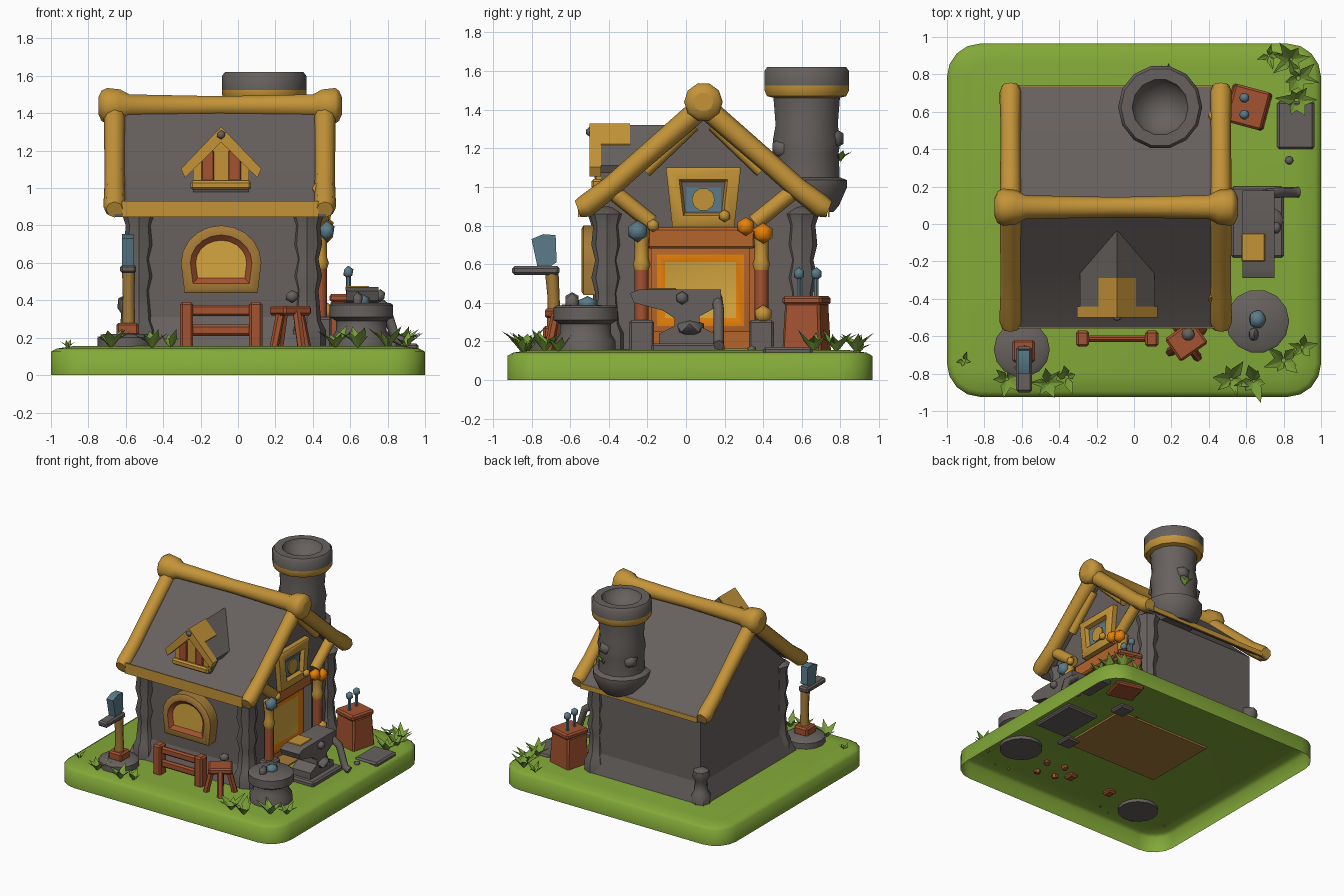
import bpy, bmesh, math, random
from mathutils import Vector, Matrix

random.seed(4)
if "Cube" in bpy.data.objects:
    bpy.data.objects.remove(bpy.data.objects["Cube"])


def material(name, rgb):
    m = bpy.data.materials.new(name)
    m.use_nodes = True
    m.diffuse_color = (*rgb, 1)
    m.node_tree.nodes["Principled BSDF"].inputs["Base Color"].default_value = (*rgb, 1)
    return m


STONE = material("grey stone", (.135, .12, .113))
WOOD = material("golden wood", (.55, .295, .04))
UMBER = material("umber wood", (.38, .2, .04))
RED = material("red wood", (.37, .085, .03))
GREEN = material("grass green", (.23, .4, .04))
LEAF = material("leaf green", (.19, .34, .04))
BLUE = material("steel blue", (.105, .2, .25))
ORANGE = material("glowing orange", (.85, .23, .003))
GLOW = material("glowing yellow", (.66, .38, .05))
EMBER = material("ember brown", (.46, .13, .025))


def finish(ob, mats, angle=40):
    for m in mats:
        ob.data.materials.append(m)
    bpy.ops.object.select_all(action='DESELECT')
    ob.select_set(True)
    bpy.context.view_layer.objects.active = ob
    if ob.type == 'CURVE':
        bpy.ops.object.convert(target='MESH')
        ob = bpy.context.object
    bpy.ops.object.shade_smooth_by_angle(angle=math.radians(angle))
    return ob


def from_bmesh(name, bm, *mats, angle=40, fix=True):
    if fix:
        bmesh.ops.recalc_face_normals(bm, faces=bm.faces[:])
    me = bpy.data.meshes.new(name)
    bm.to_mesh(me)
    bm.free()
    ob = bpy.data.objects.new(name, me)
    bpy.context.collection.objects.link(ob)
    return finish(ob, mats, angle)


def box(name, lo, hi, mat, bevel=.012, turn=0, taper=1):
    """Box between two corners, optionally turned about z and tapered upward."""
    lo, hi = Vector(lo), Vector(hi)
    size = hi - lo
    bm = bmesh.new()
    bmesh.ops.create_cube(bm, size=1)
    for v in bm.verts:
        k = taper if v.co.z > 0 else 1
        v.co = (v.co.x * k * size.x, v.co.y * k * size.y, v.co.z * size.z)
    if bevel:
        bmesh.ops.bevel(bm, geom=bm.edges[:], offset=bevel, segments=1, affect='EDGES')
    bmesh.ops.transform(bm, verts=bm.verts[:], matrix=Matrix.Translation((lo + hi) / 2)
                        @ Matrix.Rotation(math.radians(turn), 4, 'Z'))
    return from_bmesh(name, bm, mat, angle=30)


def place(axis, t, a, b):
    return (t, a, b) if axis == 'x' else (a, t, b)


def prism(name, pts, axis, t0, t1, mats, rings=()):
    """Extruded outline; rings of (inset, depth, material) step the t1 face."""
    bm = bmesh.new()
    lower = [bm.verts.new(place(axis, t0, *p)) for p in pts]
    upper = [bm.verts.new(place(axis, t1, *p)) for p in pts]
    bm.faces.new(lower)
    face = bm.faces.new(upper)
    for i in range(len(pts)):
        j = (i + 1) % len(pts)
        bm.faces.new((lower[i], lower[j], upper[j], upper[i]))
    bmesh.ops.recalc_face_normals(bm, faces=bm.faces[:])
    for inset, depth, index in rings:
        bmesh.ops.inset_region(bm, faces=[face], thickness=inset, depth=depth, use_even_offset=True)
        face.material_index = index
    return from_bmesh(name, bm, *mats, fix=False)


def lathe(name, profile, loc, mat, n=14):
    bm = bmesh.new()
    vs = [bm.verts.new((r, 0, z)) for r, z in profile]
    edges = [bm.edges.new(p) for p in zip(vs, vs[1:])]
    bmesh.ops.spin(bm, geom=vs + edges, cent=(0, 0, 0), axis=(0, 0, 1), angle=math.tau, steps=n)
    bmesh.ops.remove_doubles(bm, verts=bm.verts[:], dist=.0005)
    bmesh.ops.translate(bm, verts=bm.verts[:], vec=loc)
    return from_bmesh(name, bm, mat)


def tube(name, pts, radii, mat, sides=2):
    cu = bpy.data.curves.new(name, 'CURVE')
    cu.dimensions, cu.bevel_depth = '3D', 1
    cu.bevel_resolution, cu.use_fill_caps = sides, True
    sp = cu.splines.new('POLY')
    sp.points.add(len(pts) - 1)
    for i, (q, p) in enumerate(zip(sp.points, pts)):
        q.co = (*p, 1)
        q.radius = radii[i] if isinstance(radii, list) else radii
    ob = bpy.data.objects.new(name, cu)
    bpy.context.collection.objects.link(ob)
    return finish(ob, [mat], 58)


def ball(name, loc, size, mat):
    bm = bmesh.new()
    bmesh.ops.create_icosphere(bm, subdivisions=1, radius=1)
    bmesh.ops.transform(bm, verts=bm.verts[:], matrix=Matrix.Translation(loc) @ Matrix.Diagonal((*size, 1)))
    return from_bmesh(name, bm, mat, angle=50)


# Hollow ground slab with rounded corners
bm = bmesh.new()
last = None
for inset, z in ((0, 0), (0, .125), (.03, .142), (.12, .155)):
    ring = []
    for k, (sx, sy) in enumerate(((1, 1), (-1, 1), (-1, -1), (1, -1))):
        for s in range(5):
            a = math.radians(90 * k + 22.5 * s)
            r = .18 - inset
            ring.append(bm.verts.new((sx * .82 + r * math.cos(a), .02 + sy * .765 + r * math.sin(a), z)))
    if last:
        for i in range(len(ring)):
            j = (i + 1) % len(ring)
            bm.faces.new((last[i], last[j], ring[j], ring[i]))
    last = ring
bm.faces.new(last)
from_bmesh("ground", bm, GREEN, angle=60)

# House walls with a forge opening, and a sloped plinth on three sides
walls = prism("house_walls", [(-.44, .157), (-.44, .89), (.09, 1.37), (.64, .87), (.64, .157)],
              'x', -.58, .4, [STONE])
cutter = box("opening_cutter", (.28, -.21, .1), (.6, .37, .79), STONE, 0)
cut = walls.modifiers.new("opening", 'BOOLEAN')
cut.object, cut.solver = cutter, 'EXACT'
bpy.context.view_layer.objects.active = walls
bpy.ops.object.modifier_apply(modifier="opening")
bpy.data.objects.remove(cutter)
finish(walls, [])
bm = bmesh.new()
low, high = [[bm.verts.new(p) for p in ((x, f, z), (.4, f, z), (.4, b, z), (x, b, z))]
             for x, f, b, z in ((-.64, -.5, .69, .156), (-.585, -.445, .645, .31))]
for i in (0, 2, 3):
    j = (i + 1) % 4
    bm.faces.new((low[i], low[j], high[j], high[i]))
from_bmesh("wall_plinth", bm, STONE, fix=False)
for x, y in ((-.53, -.42), (.37, -.41), (.37, .6)):
    lathe("corner_pillar", [(0, .157), (.1, .157), (.1, .24), (.075, .29), (.06, .45), (.08, .53), (.06, .62),
                            (.08, .7), (.07, .8), (.09, .86), (0, .92)], (x, y, 0), STONE, 8)
lathe("short_pillar", [(0, .157), (.075, .157), (.07, .22), (.05, .25), (.045, .33), (.065, .36), (.06, .41), (0, .44)],
      (-.58, .635, 0), STONE, 8)

# Main roof, eaves, verge logs and ridge log
half = [(-.645, .885), (-.48, 1.0), (-.34, 1.125), (0, 1.43)]
top = half + [(-a, b) for a, b in half[-2::-1]]
outline = [(a + .09, b) for a, b in top] + [(a * .99 + .09, b - .04) for a, b in reversed(top)]
prism("roof", outline, 'x', -.66, .47, [STONE])
for name, y, z in (("front_eave", -.56, .93), ("back_eave", .735, .885)):
    box(name, (-.62, y, .845), (.43, y + .009, z), WOOD, 0)
for x in (-.66, .465):
    for s in (-1, 1):
        tube("verge_log", [(x, .09 + s * .65, .885), (x, .09 + s * .61, .9), (x, .09 + s * .48, 1.0),
                           (x, .09 + s * .34, 1.125), (x, .09, 1.42)], [.045, .06, .055, .054, .058], WOOD)
tube("ridge_log", [(x, .09, 1.44) for x in (-.745, -.73, -.70, -.63, -.58, -.1, .4, .45, .52, .54, .555)],
     [.05, .085, .1, .092, .064, .054, .064, .092, .1, .085, .05], WOOD, 3)
for s, y in ((-1, -.29), (1, .465)):
    tube("gable_brace", [(.44, y + s * .12, 1.0), (.44, y - s * .11, .815)], .043, WOOD)
    tube("gable_strut", [(.425, .09 + s * .05, 1.32), (.425, .09 + s * .3, 1.08)], .032, WOOD)

# Dormer
DX = -.09
box("dormer_body", (DX - .15, -.45, .98), (DX + .15, -.1, 1.12), STONE, 0)
prism("dormer_gable", [(DX - .16, 1.1), (DX + .16, 1.1), (DX, 1.27)], 'y', -.45, -.1, [STONE])


def chevron(name, w, up, y0, y1, mat, thick=.045):
    drop = .23 * w / .22
    prism(name, [(DX - w, 1.32 - drop + up), (DX, 1.32 + up), (DX + w, 1.32 - drop + up), (DX + w * .9, 1.28 - drop),
                 (DX, 1.32 - thick), (DX - w * .9, 1.28 - drop)], 'y', y0, y1, [mat])


chevron("dormer_roof", .2, 0, -.47, -.04, STONE)
chevron("dormer_rafters", .215, .008, -.5, -.44, WOOD, .075)
chevron("dormer_ridge_cap", .1, .008, -.46, -.29, WOOD)
box("dormer_sill", (DX - .165, -.49, .99), (DX + .16, -.43, 1.04), WOOD)
prism("dormer_window", [(DX - .15, 1.03), (DX + .15, 1.03), (DX + .15, 1.13), (DX, 1.28), (DX - .15, 1.13)],
      'y', -.44, -.465, [WOOD])
for s in (-1, 1):
    box("dormer_shutter", (DX + s * .072 - .033, -.474, 1.04), (DX + s * .072 + .033, -.46, 1.2), RED, .004)
ball("dormer_knob", (DX, -.5, 1.285), (.025, .02, .025), STONE)

# Arched front window
arch = [(DX - .195, .44), (DX + .195, .44)] + [
    (DX + .215 * math.cos(math.radians(a)), .6 + .2 * math.sin(math.radians(a))) for a in range(0, 181, 18)]
prism("arched_window", arch, 'y', -.42, -.53, [UMBER, RED, GLOW],
      [(.015, .01, 0), (.035, 0, 1), (.028, -.025, 2)])

# Glowing forge in the right wall
box("forge_floor", (-.4, -.25, .14), (.44, .36, .165), UMBER, 0)
box("forge_back", (.27, -.21, .15), (.3, .37, .79), EMBER, 0)
box("forge_lintel", (.29, -.2, .68), (.41, .36, .79), EMBER)
prism("forge_mouth", [(-.18, .25), (.33, .25), (.33, .68), (-.18, .68)], 'x', .29, .36, [EMBER, ORANGE, GLOW],
      [(.03, .01, 1), (.04, -.015, 2)])
for y in (-.23, .39):
    box("post_base", (.38, y - .065, .13), (.5, y + .065, .31), STONE)
    tube("post_lower", [(.44, y, .29), (.44, y, .6)], .036, RED)
    tube("post_upper", [(.44, y, z) for z in (.55, .6, .63, .7, .78)], [.03, .046, .036, .036, .045], WOOD)
for y, z, r, m in ((-.25, .77, .057, BLUE), (-.17, .8, .035, WOOD), (.2, .85, .033, WOOD), (.4, .34, .05, WOOD),
                   (.31, .795, .05, ORANGE), (.4, .76, .055, ORANGE)):
    ball("lantern", (.475, y, z), (r * .8, r, r), m)

# Framed sign on the gable
prism("gable_frame", [(-.07, .79), (.25, .79), (.285, 1.1), (-.105, 1.1)], 'x', .38, .44, [WOOD, STONE],
      [(.012, .01, 0), (.05, 0, 0), (.012, -.03, 1)])
box("sign_panel", (.417, 0, .875), (.426, .18, 1.0), BLUE, 0)
prism("sign_disc", [(.09 + .06 * math.cos(i * math.pi / 5), .935 + .06 * math.sin(i * math.pi / 5))
                    for i in range(10)], 'x', .425, .434, [WOOD])

# Chimney
C = (.14, .625, 0)
lathe("chimney_shaft", [(0, .87), (.14, .87), (.17, .9), (.215, 1.0), (.215, 1.035), (.175, 1.05), (.17, 1.18),
                        (.18, 1.24), (.165, 1.32), (.178, 1.48)], C, STONE)
lathe("chimney_band", [(.17, 1.46), (.21, 1.47), (.225, 1.5), (.225, 1.525), (.18, 1.53)], C, WOOD)
lathe("chimney_cap", [(.18, 1.52), (.225, 1.525), (.225, 1.6), (.21, 1.62), (.15, 1.62), (.13, 1.57), (0, 1.5)],
      C, STONE)
for a, z in ((75, 1.25), (150, 1.16), (300, 1.2)):
    a = math.radians(a)
    ball("chimney_stone", (C[0] + .14 * math.cos(a), C[1] + .14 * math.sin(a), z), (.065, .065, .06), STONE)

# Anvil
box("anvil_plinth", (.52, -.18, .13), (.8, .2, .19), STONE)
prism("anvil", [(-.14, .18), (.15, .18), (.15, .24), (.07, .28), (.07, .33), (.18, .39), (.18, .47), (-.24, .47),
                (-.29, .45), (-.27, .4), (-.12, .36), (-.06, .32), (-.06, .28), (-.14, .24)], 'x', .58, .75, [STONE])
box("anvil_band", (.575, -.2, .45), (.7, -.05, .476), WOOD, .004)
ball("anvil_rivet", (.76, -.02, .425), (.03, .035, .035), STONE)
ball("anvil_foot", (.71, .02, .27), (.1, .085, .05), STONE)
tube("anvil_arm", [(.7, .16, .43), (.79, .17, .36), (.84, .17, .2), (.88, .17, .18)], .028, STONE)

# Grinding stand
lathe("stand_base", [(0, .13), (.15, .13), (.15, .2), (.12, .22), (0, .22)], (-.6, -.67, 0), STONE)
box("stand_foot", (-.65, -.74, .21), (-.53, -.62, .28), RED)
tube("stand_post", [(-.585, -.685, .26), (-.585, -.685, .42), (-.585, -.695, .56)], [.036, .031, .035], UMBER)
box("stand_table", (-.63, -.9, .545), (-.545, -.655, .59), STONE)
prism("grinding_blade", [(-.77, .59), (-.7, .59), (-.67, .61), (-.675, .75), (-.74, .755), (-.8, .73)],
      'x', -.62, -.56, [BLUE])

# Fence and stool
for x in (-.275, .095):
    box("fence_post", (x - .035, -.655, .13), (x + .035, -.57, .39), RED)
for z in (.24, .345):
    box("fence_rail", (-.29, -.63, z - .03), (.11, -.595, z + .03), RED)
box("stool_seat", (.19, -.7, .32), (.37, -.55, .37), RED, turn=35)
for a in range(4):
    d = Vector((math.cos(a * math.pi / 2 + .6), math.sin(a * math.pi / 2 + .6), 0))
    tube("stool_leg", [Vector((.28, -.625, .34)) + d * .06, Vector((.28, -.625, .13)) + d * .11], .024, RED, 1)
ball("stool_hammer", (.29, -.59, .42), (.04, .04, .035), STONE)

# Round stone table, crate with tools, flat slab, pebble
lathe("stone_table", [(0, .13), (.16, .13), (.16, .2), (.135, .24), (.135, .29), (.17, .31), (.17, .375),
                      (.155, .385), (0, .39)], (.66, -.52, 0), STONE)
ball("table_ore", (.66, -.51, .395), (.05, .055, .04), BLUE)
ball("table_ore", (.64, -.59, .4), (.03, .04, .05), STONE)
box("crate", (.5, .52, .13), (.72, .73, .4), RED, turn=-15, taper=.88)
box("crate_lid", (.51, .52, .39), (.71, .73, .435), RED, turn=-15)
for y in (.585, .675):
    tube("tool_handle", [(.59, y, .42), (.59, y, .54)], .013, BLUE, 1)
    ball("tool_head", (.59, y, .55), (.03, .03, .035), BLUE)
box("flat_slab", (.765, .4, .13), (.965, .655, .17), STONE)
ball("pebble", (.83, .34, .16), (.025, .025, .02), STONE)


# Grass tufts made of folded blades
def tuft(loc, count, size):
    bm = bmesh.new()
    for i in range(count):
        a = math.tau * i / count + random.uniform(-.4, .4)
        out, side = Vector((math.cos(a), math.sin(a), 0)), Vector((-math.sin(a), math.cos(a), 0))
        s = size * random.uniform(.75, 1.1)
        up = Vector((0, 0, s))
        root, mid = Vector(loc), Vector(loc) + out * s * .3 + up * .45
        tip = Vector(loc) + out * s * random.uniform(.55, .9) + up * random.uniform(.65, .9)
        r, m, t, p, q = [bm.verts.new(v) for v in (root, mid - up * .08, tip, mid + side * s * .2,
                                                  mid - side * s * .2)]
        for f in ((r, p, m), (m, p, t), (r, m, q), (m, t, q)):
            bm.faces.new(f)
    from_bmesh("grass_tuft", bm, LEAF, angle=20, fix=False)


for x, y, n, s in ((-.91, -.73, 4, .07), (-.68, -.83, 6, .13), (-.46, -.85, 6, .13), (-.36, -.82, 4, .11),
                   (.52, -.83, 6, .14), (.64, -.84, 6, .14), (.8, -.73, 6, .14), (.9, -.66, 5, .11),
                   (.72, .9, 4, .1), (.84, .88, 6, .14), (.88, .78, 6, .14), (.87, .66, 6, .13)):
    tuft((x, y, .14), n, s)
tuft((.18, .8, 1.13), 5, .09)
